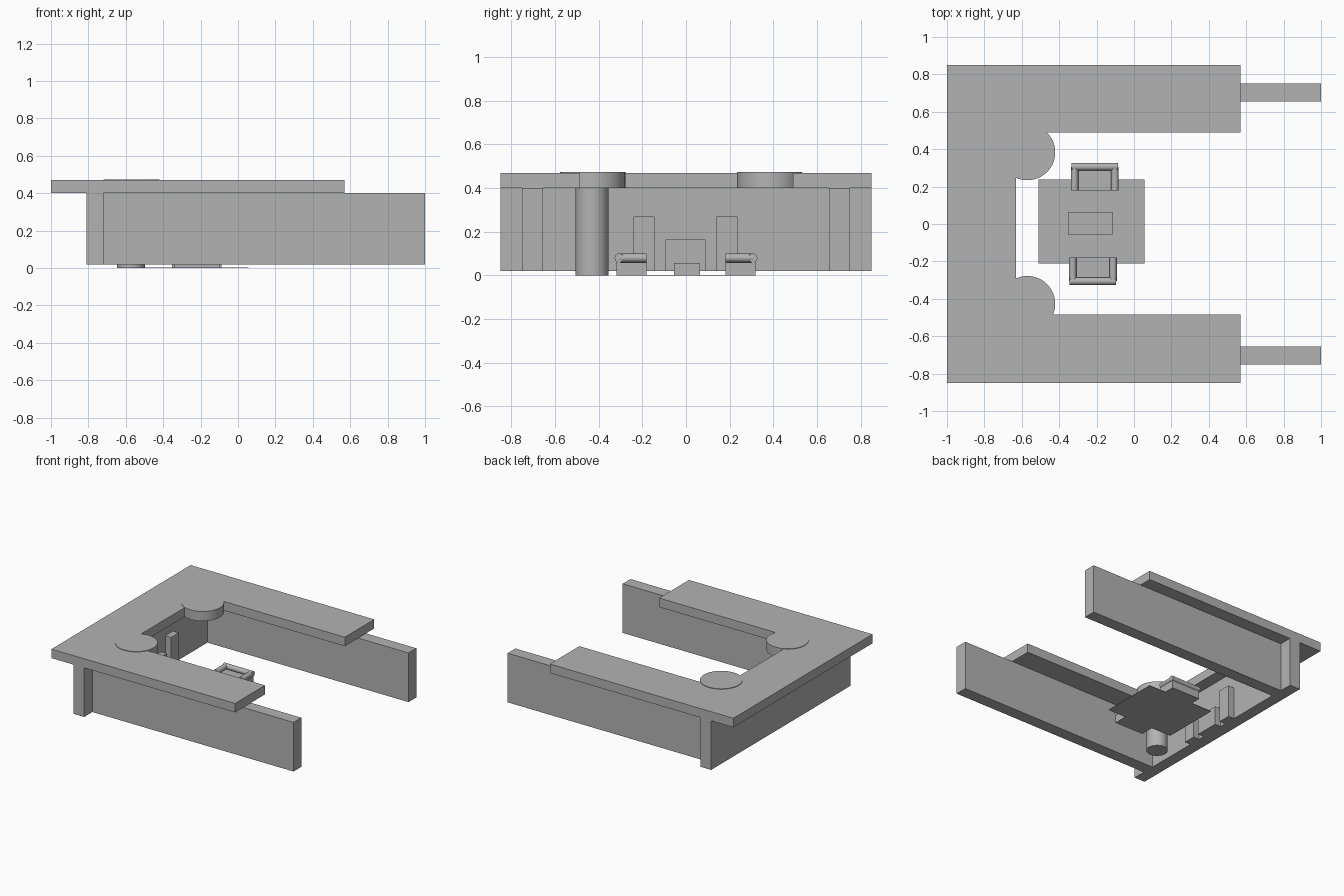
import bpy, bmesh
from math import radians, pi
from mathutils import Matrix

cube = bpy.data.objects.get("Cube")
if cube:
    bpy.data.objects.remove(cube, do_unlink=True)

GREY = (0.45, 0.45, 0.45, 1)
grey = bpy.data.materials.new("plain_grey")
grey.use_nodes = True
grey.diffuse_color = GREY
grey.node_tree.nodes["Principled BSDF"].inputs["Base Color"].default_value = GREY


def finish(name, bm, smooth=False):
    bmesh.ops.recalc_face_normals(bm, faces=bm.faces)
    mesh = bpy.data.meshes.new(name)
    bm.to_mesh(mesh)
    bm.free()
    mesh.materials.append(grey)
    ob = bpy.data.objects.new(name, mesh)
    bpy.context.collection.objects.link(ob)
    if smooth:
        bpy.ops.object.select_all(action='DESELECT')
        ob.select_set(True)
        bpy.context.view_layer.objects.active = ob
        bpy.ops.object.shade_smooth_by_angle(angle=radians(35))
    return ob


def box(name, x, y, z):
    """Box from (low, high) pairs on each axis."""
    bm = bmesh.new()
    size = [b - a for a, b in (x, y, z)]
    mid = [(a + b) / 2 for a, b in (x, y, z)]
    bmesh.ops.create_cube(bm, size=1, matrix=Matrix.Translation(mid) @ Matrix.Diagonal((*size, 1)))
    return finish(name, bm)


def rod(name, centre, radius, length, axis='Z', sides=48):
    """Cylinder centred on a point and lying along an axis."""
    turn = {'X': Matrix.Rotation(pi / 2, 4, 'Y'),
            'Y': Matrix.Rotation(pi / 2, 4, 'X'),
            'Z': Matrix.Identity(4)}[axis]
    bm = bmesh.new()
    bmesh.ops.create_cone(bm, cap_ends=True, segments=sides, radius1=radius, radius2=radius,
                          depth=length, matrix=Matrix.Translation(centre) @ turn)
    return finish(name, bm, smooth=True)


# U-shaped roof slab
outline = [(-1, -0.85), (0.57, -0.85), (0.57, -0.485), (-0.63, -0.485),
           (-0.63, 0.49), (0.57, 0.49), (0.57, 0.85), (-1, 0.85)]
bm = bmesh.new()
face = bm.faces.new([bm.verts.new((x, y, 0.4)) for x, y in outline])
top = bmesh.ops.extrude_face_region(bm, geom=[face])["geom"]
bmesh.ops.translate(bm, vec=(0, 0, 0.07),
                    verts=[v for v in top if isinstance(v, bmesh.types.BMVert)])
finish("roof", bm)

# Round roof corners and the single column
for side, y in (("right", -0.427), ("left", 0.383)):
    rod(f"roof_disc_{side}", (-0.57, y, 0.437), 0.149, 0.074)
rod("column", (-0.573, -0.43, 0.2), 0.075, 0.4)

# Walls
WALL = (0.02, 0.4)
box("back_wall", (-0.81, -0.72), (-0.85, 0.85), WALL)
box("right_wall", (-0.72, 1), (-0.75, -0.655), WALL)
box("left_wall", (-0.72, 1), (0.655, 0.75), WALL)

# Cabinets against the back wall
for name, low, high, height in (("right_cabinet", -0.24, -0.145, 0.27),
                                ("middle_cabinet", -0.095, 0.09, 0.165),
                                ("left_cabinet", 0.14, 0.235, 0.27)):
    box(name, (-0.72, -0.67), (low, high), (0.02, height))

# Rug and low table
box("rug", (-0.51, 0.055), (-0.212, 0.237), (0, 0.003))
box("table", (-0.354, -0.112), (-0.055, 0.063), (0, 0.056))

# Two facing sofas with rolled arms and back
for side, s, shift in (("right", -1, -0.01), ("left", 1, 0)):
    lo, hi = sorted((s * 0.18, s * 0.318))
    x = -0.21 + shift
    box(f"{side}_sofa_seat", (x - 0.122, x + 0.122), (lo, hi), (0, 0.06))
    rod(f"{side}_sofa_back", (x, s * 0.306, 0.08), 0.021, 0.25, 'X', 16)
    for arm, ax in (("a", x - 0.108), ("b", x + 0.108)):
        rod(f"{side}_sofa_arm_{arm}", (ax, s * 0.243, 0.08), 0.02, 0.126, 'Y', 16)
